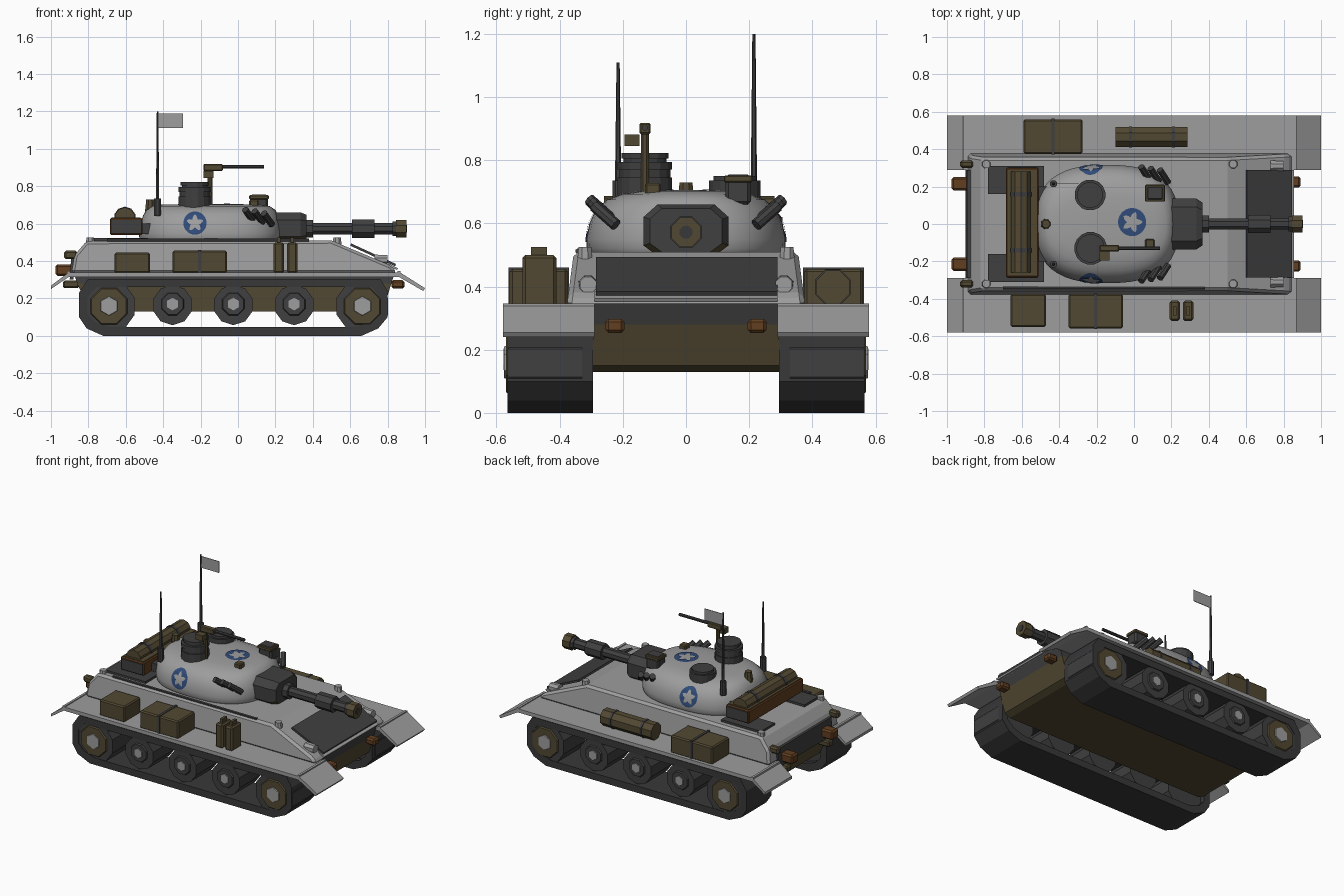
import bpy, bmesh, math
from mathutils import Vector
from mathutils.bvhtree import BVHTree

if "Cube" in bpy.data.objects:
    bpy.data.objects.remove(bpy.data.objects["Cube"])


def mat(name, r, g, b):
    m = bpy.data.materials.new(name)
    m.diffuse_color = (r, g, b, 1)
    m.use_nodes = True
    m.node_tree.nodes["Principled BSDF"].inputs["Base Color"].default_value = m.diffuse_color
    return m


LIGHT = mat("light_grey", 0.34, 0.34, 0.34)
DARK = mat("dark_grey", 0.05, 0.05, 0.05)
TRACK = mat("track_grey", 0.04, 0.04, 0.042)
OLIVE = mat("olive_brown", 0.085, 0.066, 0.032)
RUST = mat("rust_brown", 0.12, 0.05, 0.015)
BLUE = mat("blue", 0.03, 0.07, 0.19)


def mesh(name, verts, faces, m, bevel=0, smooth=False):
    me = bpy.data.meshes.new(name)
    me.from_pydata([tuple(v) for v in verts], [], faces)
    bm = bmesh.new()
    bm.from_mesh(me)
    bmesh.ops.recalc_face_normals(bm, faces=bm.faces)
    bm.to_mesh(me)
    bm.free()
    me.materials.append(m)
    ob = bpy.data.objects.new(name, me)
    bpy.context.collection.objects.link(ob)
    if bevel:
        b = ob.modifiers.new("bevel", 'BEVEL')
        b.width, b.segments = bevel, 1
    if smooth:
        me.polygons.foreach_set("use_smooth", [True] * len(me.polygons))
    return ob


def loft(name, rings, m, bevel=0, smooth=False, caps=True, loop=False):
    n = len(rings[0])
    k = len(rings)
    faces = []
    for j in range(k if loop else k - 1):
        a, b = j * n, ((j + 1) % k) * n
        faces += [(a + i, a + (i + 1) % n, b + (i + 1) % n, b + i) for i in range(n)]
    if caps and not loop:
        faces += [tuple(range(n)), tuple(range((k - 1) * n, k * n))]
    return mesh(name, [v for r in rings for v in r], faces, m, bevel, smooth)


def prism(name, prof, y0, y1, m, bevel=0):
    return loft(name, [[(x, y, z) for x, z in prof] for y in (y0, y1)], m, bevel)


def box(name, x0, x1, y0, y1, z0, z1, m, bevel=0):
    return prism(name, [(x0, z0), (x1, z0), (x1, z1), (x0, z1)], y0, y1, m, bevel)


def cyl(name, p, q, r, m, r2=None, sides=12):
    p, q = Vector(p), Vector(q)
    rot = (q - p).to_track_quat('Z', 'Y')
    circ = [(math.cos(2 * math.pi * (i + .5) / sides), math.sin(2 * math.pi * (i + .5) / sides)) for i in range(sides)]
    rings = [[c + rot @ Vector((u * s, v * s, 0)) for u, v in circ]
             for c, s in ((p, r), (q, r if r2 is None else r2))]
    return loft(name, rings, m)


# Lower hull
prism("lower_hull", [(-0.80, .15), (-.76, .13), (.74, .13), (.78, .15), (.82, .28), (-.86, .28)], -.295, .295, OLIVE)
prism("hull_belt", [(-.86, .28), (.82, .28), (.84, .345), (-.88, .345)], -.295, .295, DARK)

# Upper hull, slightly tapered sides
hull = prism("upper_hull", [(-.89, .335), (-.875, .43), (-.81, .507), (.5, .51), (.82, .375), (.85, .335)],
             -.378, .378, LIGHT, .015)
for v in hull.data.vertices:
    v.co.y *= 1 - (v.co.z - .335) * .35
prism("glacis_plate", [(.6, .482), (.84, .372), (.845, .384), (.605, .494)], -.285, .29, DARK)
prism("rear_plate", [(-.9, .30), (-.88, .30), (-.875, .42), (-.892, .42)], -.29, .29, DARK)
prism("glacis_lip", [(.8, .375), (.85, .352), (.855, .362), (.805, .386)], -.29, .29, LIGHT)

# Running gear, both sides
outer = [(-.85, .23), (-.85, .10), (-.81, .04), (-.72, .005), (.66, .005), (.75, .04), (.80, .10), (.80, .24),
         (.76, .305), (-.80, .305)]
outer = [(x, z - .005 if z < .01 else z) for x, z in outer]
inner = [(-.025 + (x + .025) * .945, .155 + (z - .155) * .7) for x, z in outer]
for s in (-1, 1):
    side = "right" if s < 0 else "left"
    ya, yb = s * .295, s * .565
    loft(side + "_track", [[(x, y, z) for x, z in p] for p, y in
         ((outer, ya), (outer, yb), (inner, yb), (inner, ya))], TRACK, loop=True)
    for i, x in enumerate((-.69, .665)):
        cyl(f"{side}_end_wheel_{i}", (x, s * .33, .158), (x, s * .562, .158), .145, DARK, sides=10)
        cyl(f"{side}_end_disc_{i}", (x, s * .55, .158), (x, s * .57, .158), .115, OLIVE, .1, 8)
        cyl(f"{side}_end_hub_{i}", (x, s * .55, .16), (x, s * .576, .16), .058, LIGHT, .05, 6)
    for i, x in enumerate((-.35, -.025, .30)):
        cyl(f"{side}_road_wheel_{i}", (x, s * .33, .165), (x, s * .56, .165), .108, DARK, sides=10)
        cyl(f"{side}_road_rim_{i}", (x, s * .55, .17), (x, s * .57, .17), .07, DARK, .06, 8)
        cyl(f"{side}_road_hub_{i}", (x, s * .55, .17), (x, s * .577, .17), .034, LIGHT, sides=6)
    # Fender with sloping end flaps
    prism(side + "_fender", [(-1, .25), (-.905, .315), (.86, .315), (.99, .24), (1, .255), (.865, .34), (-.905, .34),
                             (-1, .268)], s * .29, s * .58, LIGHT)
    for i, x in enumerate((-.905, .86)):
        box(f"{side}_flap_hinge_{i}", x - .008, x + .008, s * .29, s * .58, .33, .346, LIGHT)
    # Deck caps, lamps and hooks
    for i, x in enumerate((-.79, .53)):
        cyl(f"{side}_deck_cap_{i}", (x, s * .32, .47), (x, s * .32, .525), .027, LIGHT, .022, 8)
    cyl(side + "_headlight", (.73, s * .31, .405), (.80, s * .31, .405), .032, LIGHT, .028, 8)
    box(side + "_front_hook", .82, .89, s * .195, s * .255, .253, .298, RUST, .01)
    box(side + "_rear_lamp", -.975, -.88, s * .18, s * .25, .32, .382, RUST, .01)
    box(side + "_rear_hook", -.935, -.85, s * .2, s * .25, .255, .295, OLIVE, .008)
    box(side + "_tail_lamp", -.93, -.86, s * .30, s * .34, .41, .455, OLIVE, .01)
    # Engine grille
    box(side + "_engine_grille", -.78, -.48, s * .16, s * .31, .505, .522, DARK)
cyl("side_rod", (-.70, -.342, .512), (.38, -.342, .512), .009, DARK, sides=6)

# Turret: rounded rings rising to a flat roof
TX = -.145


def ring(ax, ay, z, n=48, e=2 / 2.6):
    pts = []
    for i in range(n):
        c, s = math.cos(2 * math.pi * i / n), math.sin(2 * math.pi * i / n)
        pts.append((TX + ax * math.copysign(abs(c) ** e, c), ay * math.copysign(abs(s) ** e, s), z))
    return pts


turret = loft("turret", [ring(*r) for r in (
    (.37, .30, .49), (.382, .314, .52), (.385, .316, .55), (.378, .306, .60), (.362, .285, .645), (.343, .25, .675),
    (.315, .205, .693), (.26, .15, .702), (.1, .06, .705))], LIGHT, smooth=True)
bvh = BVHTree.FromPolygons([v.co.copy() for v in turret.data.vertices], [tuple(p.vertices) for p in turret.data.polygons])


# Painted star emblems: blue ring with star-shaped opening, laid on the turret
def emblem(name, center, u, v, away, R):
    u, v, away, n, k = Vector(u), Vector(v), Vector(away), 40, 4
    verts = []
    for j in range(k + 1):
        for i in range(n):
            t = abs((i / n * 5) % 1 - .5) * 2
            r0 = .36 + .4 * t
            r = R * (r0 + (1 - r0) * j / k)
            a = 2 * math.pi * i / n + math.pi / 2
            o = Vector(center) + u * r * math.cos(a) + v * r * math.sin(a) + away
            hit = bvh.ray_cast(o, -away.normalized())
            verts.append((hit[0] if hit[0] else o - away) + away.normalized() * .004)
    loft(name, [verts[j * n:(j + 1) * n] for j in range(k + 1)], BLUE, caps=False)


emblem("roof_emblem", (-.01, .01, .7), (0, 1, 0), (1, 0, 0), (0, 0, 1), .075)
for s in (-1, 1):
    emblem(f"side_emblem_{s}", (-.23, 0, .603), (1, 0, 0), (0, 0, 1), (0, s, 0), .062)

# Mantlet and gun
oct_yz = [(-.135, .53), (-.09, .497), (.09, .497), (.135, .53), (.135, .62), (.09, .66), (-.09, .66), (-.135, .62)]
mantlet = loft("mantlet", [[(x, y * k, .578 + (z - .578) * k) for y, z in oct_yz]
                           for x, k in ((.2, 1), (.335, 1), (.365, .85))], DARK)
mantlet.data.materials.append(OLIVE)
for p in mantlet.data.polygons:
    if p.center.z < .53:
        p.material_index = 1
for name, x0, x1, r, m in (("gun_collar", .35, .40, .05, DARK), ("gun_barrel", .36, .86, .033, DARK),
                           ("gun_sleeve", .61, .73, .053, DARK), ("muzzle_neck", .825, .85, .042, DARK),
                           ("muzzle_brake", .845, .90, .05, OLIVE)):
    cyl(name, (x0, 0, .572), (x1, 0, .572), r, m, sides=8)
cyl("muzzle_bore", (.895, 0, .572), (.904, 0, .572), .022, TRACK, sides=8)

# Cupola, loader hatch, periscopes and vent
for i, (z0, z1, r) in enumerate(((.68, .745, .088), (.745, .77, .082), (.77, .795, .088), (.795, .81, .07),
                                 (.805, .822, .076))):
    cyl(f"cupola_{i}", (-.232, -.13, z0), (-.232, -.13, z1), r, DARK, sides=16)
cyl("loader_hatch", (-.235, .155, .68), (-.235, .155, .735), .083, DARK, sides=16)
cyl("loader_lid", (-.235, .155, .735), (-.235, .155, .75), .07, DARK, sides=16)
box("roof_periscope", .065, .16, .125, .205, .66, .755, DARK, .01)
box("periscope_hood", .06, .165, .12, .21, .73, .752, OLIVE, .004)
box("gunner_sight", .06, .11, -.13, -.08, .68, .728, OLIVE, .006)
cyl("roof_vent", (-.47, 0, .66), (-.47, 0, .73), .03, OLIVE, .022, 8)

# Machine gun
cyl("gun_post", (-.15, -.13, .70), (-.15, -.13, .89), .014, OLIVE, sides=8)
box("machine_gun_body", -.185, -.08, -.148, -.112, .882, .918, OLIVE, .005)
cyl("machine_gun_barrel", (-.08, -.13, .903), (.14, -.13, .903), .010, DARK, sides=8)
box("ammunition_box", -.185, -.13, -.195, -.148, .845, .882, OLIVE)

# Smoke launchers
for s in (-1, 1):
    for i, (x, z) in enumerate(((.06, .645), (.11, .637), (.16, .625))):
        c, d = Vector((x, s * (.272 - .008 * i), z)), Vector((-.022, s * .034, .03))
        cyl(f"smoke_launcher_{s}_{i}", c - d, c + d, .019, DARK, sides=8)

# Antennas with flag
for s, top in ((-1, 1.11), (1, 1.2)):
    cyl(f"antenna_base_{s}", (-.43, s * .215, .64), (-.43, s * .215, .735), .02, DARK, sides=8)
    cyl(f"antenna_{s}", (-.43, s * .215, .72), (-.43, s * .215, top), .010, DARK, .005, 6)
box("flag", -.425, -.293, .213, .217, 1.112, 1.19, LIGHT)

# Rear basket with bedroll
box("rear_basket", -.685, -.51, -.285, .30, .54, .63, RUST, .006)
box("basket_top", -.675, -.52, -.275, .29, .62, .634, OLIVE)
for y in (-.287, .302):
    box("basket_side", -.675, -.515, y - .003, y + .003, .55, .62, DARK)
box("basket_arm", -.55, -.46, -.2, .2, .545, .6, DARK)
cyl("bedroll", (-.605, -.26, .632), (-.605, .28, .632), .055, OLIVE, sides=10)
for y in (-.14, .16):
    cyl("bedroll_strap", (-.605, y - .012, .632), (-.605, y + .012, .632), .059, DARK, sides=10)

# Stowage on the fenders
for i, (x0, x1, y0, y1, z1, strap) in enumerate(((-.66, -.47, -.55, -.375, .445, False),
                                                 (-.35, -.06, -.558, -.375, .456, True),
                                                 (-.59, -.275, .375, .56, .456, True))):
    box(f"stowage_box_{i}", x0, x1, y0, y1, .335, z1, OLIVE, .008)
    if strap:
        xm = (x0 + x1) / 2
        box(f"box_strap_{i}", xm - .008, xm + .008, y0 - .004, y1 + .004, .34, z1 + .004, DARK)
for i, x in enumerate((.19, .262)):
    box(f"fuel_can_{i}", x, x + .055, -.518, -.41, .335, .50, OLIVE, .01)
    box(f"can_handle_{i}", x + .018, x + .037, -.49, -.44, .495, .525, OLIVE)
cyl("tarp_roll", (-.10, .465, .398), (.285, .465, .398), .057, OLIVE, sides=8)
for x in (-.02, .21):
    cyl("tarp_strap", (x - .008, .465, .398), (x + .008, .465, .398), .061, DARK, sides=8)
